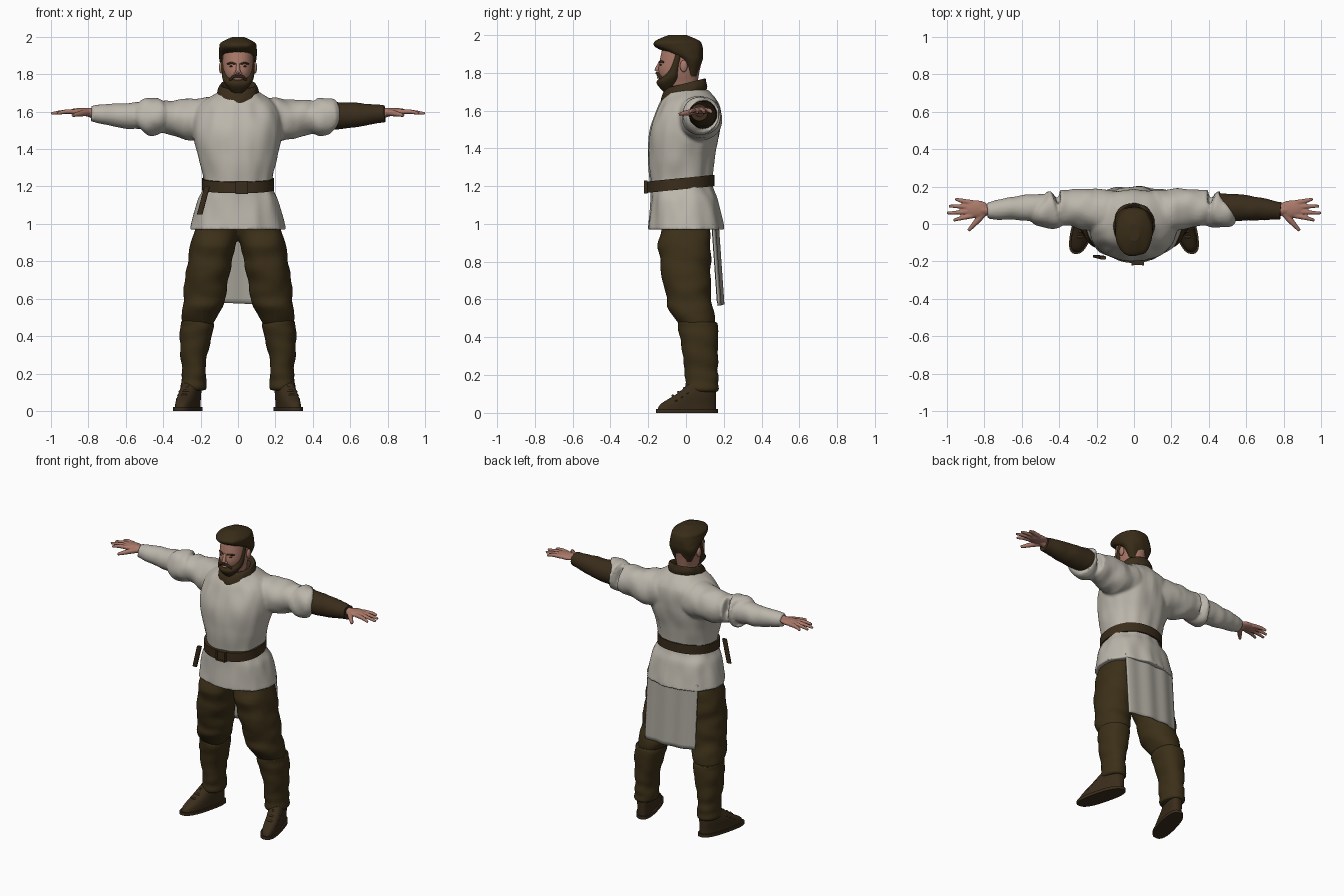
import bpy, bmesh, math
from mathutils import Vector, Matrix, noise

cube = bpy.data.objects.get("Cube")
if cube:
    bpy.data.objects.remove(cube, do_unlink=True)


def material(name, red, green, blue):
    mat = bpy.data.materials.new(name)
    mat.use_nodes = True
    colour = (red, green, blue, 1)
    mat.diffuse_color = colour
    bsdf = next(node for node in mat.node_tree.nodes if node.type == 'BSDF_PRINCIPLED')
    bsdf.inputs["Base Color"].default_value = colour
    bsdf.inputs["Roughness"].default_value = .9
    return mat


linen = material("cream linen", .5, .47, .41)
flap_cloth = material("grey linen", .4, .38, .33)
skin = material("skin", .4, .19, .14)
hair_brown = material("dark brown hair", .04, .025, .009)
wool = material("brown wool", .045, .029, .009)
leather = material("dark leather", .042, .026, .011)


def symmetric(rows):
    """Turn (height, half width, front, back) into full sections."""
    return [(height, -half, half, front, back) for height, half, front, back in rows]


def smooth_rows(rows, steps):
    """Interpolate between rows with a Catmull-Rom spline."""
    out = []
    for i in range(len(rows) - 1):
        quad = (rows[max(i - 1, 0)], rows[i], rows[i + 1], rows[min(i + 2, len(rows) - 1)])
        for step in range(steps):
            t = step / steps
            out.append([b + t / 2 * (c - a + t * (2*a - 5*b + 4*c - d + t * (3*(b - c) + d - a)))
                        for a, b, c, d in zip(*quad)])
    return out + [list(rows[-1])]


def bridge(bm, loops):
    """Skin a list of vertex loops and cap both ends."""
    for low, high in zip(loops, loops[1:]):
        for i in range(len(low)):
            j = (i + 1) % len(low)
            bm.faces.new((low[i], low[j], high[j], high[i]))
    bm.faces.new(loops[0])
    bm.faces.new(loops[-1])


def wrinkle(point, amount, frequency):
    return amount * noise.noise(Vector(p * f for p, f in zip(point, frequency)))


def circle(count):
    return [(math.cos(math.tau * i / count), math.sin(math.tau * i / count)) for i in range(count)]


def loft(bm, rows, segments=48, power=2.2, steps=5, fold=0, frequency=(12, 12, 6), tilt=0, splay=0):
    """Stack rounded sections (height, left, right, front, back)."""
    loops = []
    for z, left, right, front, back in smooth_rows(rows, steps):
        loop = []
        for corner in circle(segments):
            u, v = (math.copysign(abs(f) ** (2 / power), f) for f in corner)
            x = (left + right + u * (right - left)) / 2
            y = (front + back + v * (back - front)) / 2
            push = wrinkle((x, y, z), fold, frequency)
            x, y = x + u * push, y + v * push
            loop.append(bm.verts.new((x - splay * y, y, z + tilt * y)))
        loops.append(loop)
    bridge(bm, loops)


def tube(bm, path, segments=12, steps=4, fold=0, frequency=(16, 9, 9), side=1):
    """Round tube through (x, y, z, radius) points, flipped in x when side is negative."""
    points = smooth_rows([(side * x, y, z, radius) for x, y, z, radius in path], steps)
    direction = Vector(points[-1][:3]) - Vector(points[0][:3])
    loops = []
    for i, (x, y, z, radius) in enumerate(points):
        ahead, behind = points[min(i + 1, len(points) - 1)], points[max(i - 1, 0)]
        heading = Vector(ahead[:3]) - Vector(behind[:3])
        if heading.length == 0:
            heading = direction
        turn = heading.to_track_quat('Z', 'Y')
        loop = []
        for u, v in circle(segments):
            outward = turn @ Vector((u, v, 0))
            point = Vector((x, y, z)) + outward * radius
            loop.append(bm.verts.new(point + outward * wrinkle(point, fold, frequency)))
        loops.append(loop)
    bridge(bm, loops)


def ball(bm, centre, size):
    place = Matrix.Translation(centre) @ Matrix.Diagonal((*size, 1))
    bmesh.ops.create_uvsphere(bm, u_segments=16, v_segments=10, radius=1, matrix=place)


def box(bm, centre, size):
    place = Matrix.Translation(centre) @ Matrix.Diagonal((*size, 1))
    bmesh.ops.create_cube(bm, size=1, matrix=place)


def finish(bm, name, mat, mirror=False, voxel=0, smooth=True):
    bmesh.ops.recalc_face_normals(bm, faces=bm.faces)
    for face in bm.faces:
        face.smooth = smooth and len(face.verts) < 5
    mesh = bpy.data.meshes.new(name)
    bm.to_mesh(mesh)
    bm.free()
    mesh.materials.append(mat)
    obj = bpy.data.objects.new(name, mesh)
    bpy.context.scene.collection.objects.link(obj)
    if mirror:
        obj.modifiers.new("mirror", 'MIRROR').use_mirror_merge = False
    if voxel:
        fuse = obj.modifiers.new("fuse", 'REMESH')
        fuse.mode = 'VOXEL'
        fuse.voxel_size = voxel
        fuse.use_smooth_shade = True
        soften = obj.modifiers.new("soften", 'SMOOTH')
        soften.factor = .5
        soften.iterations = 2
    return obj


# Tunic: body, upper sleeves with rolled cuffs, long right forearm
upper_sleeve = [(.05, .04, 1.56, .13), (.25, .08, 1.56, .11), (.4, .09, 1.57, .09)]
cuff = [(.4, .09, 1.57, .08), (.43, .08, 1.57, .1), (.48, .08, 1.58, .1), (.5, .09, 1.58, .08)]
forearm = [(.45, .09, 1.58, .075), (.6, .085, 1.58, .068), (.785, .07, 1.59, .045)]
bm = bmesh.new()
loft(bm, symmetric([(.97, .26, -.2, .2), (1.12, .22, -.19, .17), (1.21, .18, -.19, .14), (1.35, .21, -.2, .15),
                    (1.5, .24, -.19, .18), (1.63, .21, -.14, .18), (1.71, .1, -.09, .11)]),
     segments=72, steps=8, fold=.011, frequency=(15, 15, 5))
for side in (1, -1):
    tube(bm, upper_sleeve, segments=40, steps=8, fold=.012, side=side)
    tube(bm, cuff, segments=40, fold=.014, side=side)
tube(bm, forearm, segments=40, steps=10, fold=.007, side=-1)
finish(bm, "tunic", linen, voxel=.009)

# Left forearm wrap
bm = bmesh.new()
tube(bm, forearm, segments=40, steps=10, fold=.005, frequency=(30, 9, 9))
finish(bm, "left_forearm_wrap", leather)

# Hands: wrist, palm, four fanned fingers and a thumb
bm = bmesh.new()
tube(bm, [(.76, .07, 1.59, .03), (.82, .075, 1.6, .022)])
ball(bm, (.84, .08, 1.6), (.07, .047, .02))
for i, reach in enumerate((.965, 1, .99, .955)):
    knuckle, tip = .045 + i * .023, .02 + i * .038
    tube(bm, [(.86, knuckle, 1.6, .014), (.92, (knuckle + tip) / 2, 1.6, .012), (reach, tip, 1.59, .008)])
tube(bm, [(.8, .06, 1.595, .018), (.84, .015, 1.59, .016), (.885, -.035, 1.58, .009)])
finish(bm, "hands", skin, mirror=True, voxel=.005)

# Trousers: baggy legs fused at the hips
bm = bmesh.new()
loft(bm, [(1, -.02, .23, -.14, .13), (.8, .03, .27, -.14, .13), (.62, .06, .29, -.1, .13),
          (.55, .08, .3, -.09, .14), (.45, .14, .29, -.03, .16)], steps=8, fold=.016, frequency=(7, 7, 13))
finish(bm, "trousers", wool, mirror=True, voxel=.011)

# Gaiters wrapped around the shins
bm = bmesh.new()
loft(bm, [(.48, .14, .3, -.04, .16), (.45, .13, .31, -.04, .17), (.25, .17, .3, -.01, .17),
          (.13, .17, .3, 0, .17), (.11, .19, .28, .02, .15)], steps=8, fold=.01, frequency=(8, 8, 20))
finish(bm, "gaiters", wool, mirror=True)

# Shoes, splayed outward, with soles and laces
bm = bmesh.new()
loft(bm, [(0, .21, .33, -.16, .17), (.02, .21, .33, -.16, .17)], power=2.6, steps=1, splay=.25)
loft(bm, [(.02, .22, .32, -.15, .16), (.05, .22, .32, -.13, .16), (.1, .22, .32, -.05, .16),
          (.15, .22, .31, .01, .16)], power=2.6, splay=.25)
for i in range(3):
    y, z = -.07 + i * .03, .09 + i * .02
    x = .27 - y / 4
    tube(bm, [(x - .04, y + .02, z - .03, .007), (x, y, z, .007), (x + .04, y + .02, z - .03, .007)])
finish(bm, "shoes", leather, mirror=True)

# Cloth flap hanging behind the legs
bm = bmesh.new()
bmesh.ops.create_grid(bm, x_segments=28, y_segments=16, size=1)
for vert in bm.verts:
    across, up = vert.co.x, (vert.co.y + 1) / 2
    ripple = .004 * math.sin(9 * across)
    vert.co = (.187 * across, .195 - .03 * up - .025 * across ** 2 + ripple, .575 + .43 * up - .008 * across)
thickness = finish(bm, "back_flap", flap_cloth).modifiers.new("thickness", 'SOLIDIFY')
thickness.thickness = .01
thickness.offset = 0

# Belt with a hanging strap end
bm = bmesh.new()
loft(bm, symmetric([(height, .193, -.208, .15) for height in (1.185, 1.245)]), segments=72, steps=1, tilt=.1)
loft(bm, [(1.05, -.22, -.19, -.18, -.165), (1.2, -.18, -.15, -.19, -.17)], segments=16, power=4)
finish(bm, "belt", leather)

# Square buckle frame over a plate
bm = bmesh.new()
buckle = Vector((.02, -.212, 1.195))
box(bm, buckle, (.05, .012, .05))
for side in (-1, 1):
    box(bm, buckle + Vector((side * .028, 0, 0)), (.012, .018, .068))
    box(bm, buckle + Vector((0, 0, side * .028)), (.066, .016, .012))
finish(bm, "belt_buckle", leather, smooth=False)

# Collar, higher at the nape
bm = bmesh.new()
loft(bm, symmetric([(1.65, .1, -.13, .1), (1.7, .11, -.13, .11), (1.745, .095, -.1, .1), (1.72, .07, -.08, .08)]),
     fold=.006, frequency=(22, 22, 30), tilt=.25)
finish(bm, "collar", leather)

# Head with nose, nostrils, ears and lips
bm = bmesh.new()
loft(bm, symmetric([(1.62, .06, -.06, .07), (1.71, .06, -.07, .06), (1.74, .06, -.12, .06), (1.8, .077, -.146, .07),
                    (1.86, .083, -.14, .08), (1.95, .08, -.12, .07)]))
tube(bm, [(0, -.134, 1.86, .008), (0, -.154, 1.81, .013), (0, -.142, 1.8, .01)])
tube(bm, [(-.024, -.137, 1.775, .004), (0, -.148, 1.775, .007), (.024, -.137, 1.775, .004)])
for side in (-1, 1):
    ball(bm, (side * .012, -.145, 1.806), (.01, .012, .008))
    ball(bm, (side * .09, -.012, 1.835), (.012, .02, .032))
finish(bm, "head", skin)

# Hair swept up at the front
bm = bmesh.new()
loft(bm, symmetric([(1.78, .06, 0, .06), (1.86, .093, -.03, .085), (1.9, .1, -.09, .09), (1.94, .1, -.165, .088),
                    (1.97, .09, -.16, .07), (2, .03, -.09, 0)]), fold=.006, frequency=(35, 10, 12))
finish(bm, "hair", hair_brown)

# Beard running up into the sideburns, with moustache
bm = bmesh.new()
loft(bm, symmetric([(1.7, .03, -.12, -.06), (1.75, .07, -.156, -.03), (1.8, .086, -.11, -.02), (1.9, .09, -.07, -.01)]),
     fold=.003, frequency=(30, 30, 12))
for side in (-1, 1):
    tube(bm, [(0, -.15, 1.79, .007), (.025, -.144, 1.787, .008), (.046, -.125, 1.76, .007)], side=side)
finish(bm, "beard", hair_brown)

# Eyes and eyebrows
bm = bmesh.new()
ball(bm, (.033, -.13, 1.842), (.013, .009, .005))
tube(bm, [(.014, -.141, 1.856, .004), (.035, -.134, 1.86, .006), (.058, -.118, 1.856, .004)])
finish(bm, "eyes_and_brows", hair_brown, mirror=True)
